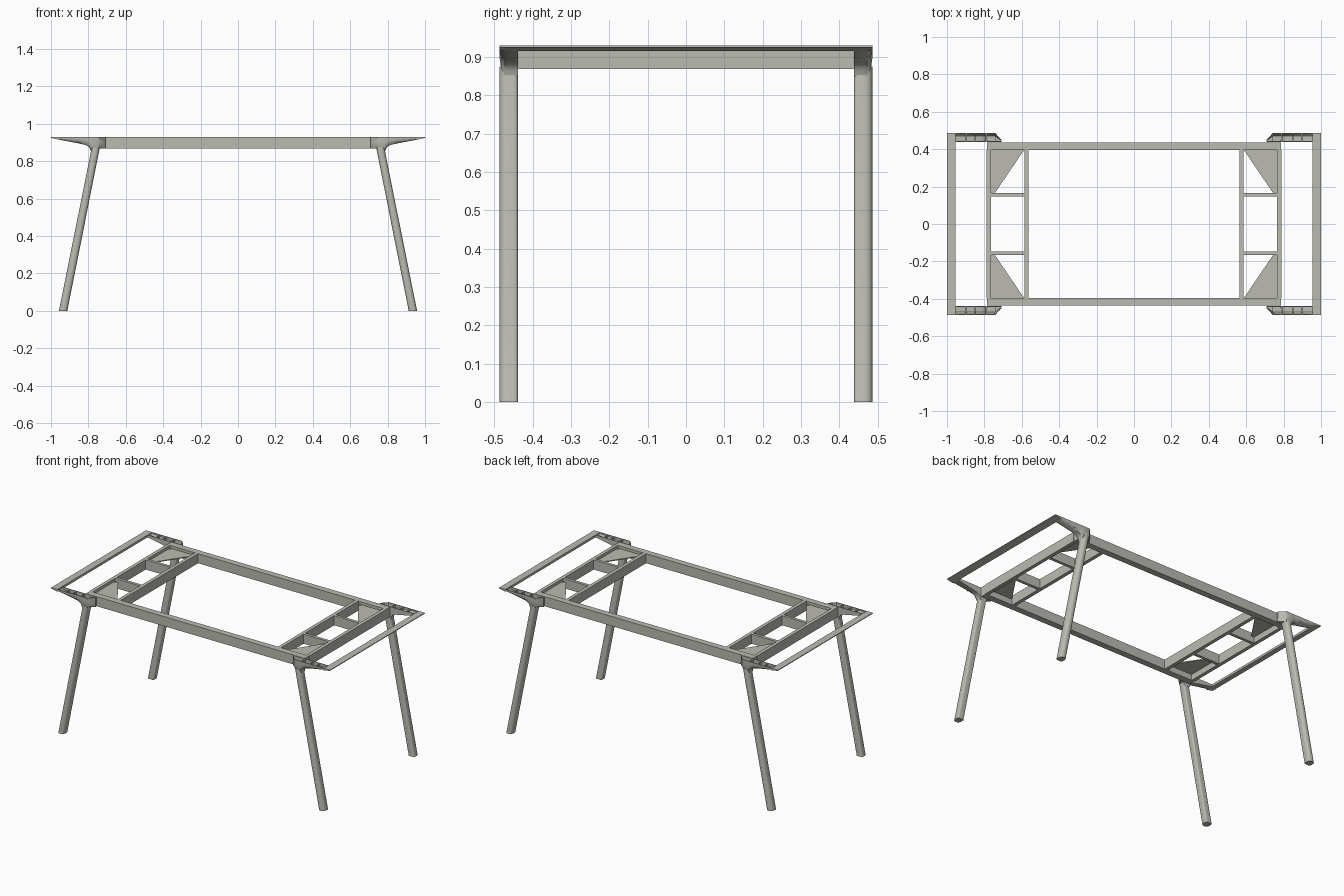
import bpy, bmesh, math
from mathutils import Vector

if "Cube" in bpy.data.objects:
    bpy.data.objects.remove(bpy.data.objects["Cube"], do_unlink=True)

COLOUR = (0.5, 0.5, 0.45, 1)
metal = bpy.data.materials.new("warm grey metal")
metal.use_nodes = True
metal.diffuse_color = COLOUR
bsdf = metal.node_tree.nodes["Principled BSDF"]
bsdf.inputs["Base Color"].default_value = COLOUR
bsdf.inputs["Roughness"].default_value = 0.6

TOP, BOTTOM = 0.93, 0.868      # frame rail heights
INNER, OUTER = 0.438, 0.486    # leg and bracket width in y


def loft(name, rings, mirror_x=True, mirror_y=True, smooth=False):
    """Skin a list of equal-length rings, cap the ends, mirror the result."""
    bm = bmesh.new()
    loops = [[bm.verts.new(p) for p in ring] for ring in rings]
    n = len(loops[0])
    for a, b in zip(loops, loops[1:]):
        for i in range(n):
            j = (i + 1) % n
            bm.faces.new((a[i], a[j], b[j], b[i]))
    bm.faces.new(loops[0])
    bm.faces.new(loops[-1][::-1])
    bmesh.ops.recalc_face_normals(bm, faces=bm.faces)
    mesh = bpy.data.meshes.new(name)
    bm.to_mesh(mesh)
    bm.free()
    mesh.materials.append(metal)
    obj = bpy.data.objects.new(name, mesh)
    bpy.context.collection.objects.link(obj)
    if mirror_x or mirror_y:
        mod = obj.modifiers.new("mirror", "MIRROR")
        mod.use_axis = (mirror_x, mirror_y, False)
        mod.use_mirror_merge = False
    if smooth:
        bpy.ops.object.select_all(action="DESELECT")
        obj.select_set(True)
        bpy.context.view_layer.objects.active = obj
        bpy.ops.object.shade_smooth_by_angle(angle=math.radians(35))
    return obj


def prism(name, outline, z0, z1, **kw):
    return loft(name, [[(x, y, z) for x, y in outline] for z in (z0, z1)], **kw)


def bar(name, x0, x1, y0, y1, z0=BOTTOM, z1=TOP, **kw):
    return prism(name, [(x0, y0), (x1, y0), (x1, y1), (x0, y1)], z0, z1, **kw)


# Rectangular frame and inner cross rails
bar("long_rail", -0.785, 0.785, 0.395, 0.436, mirror_x=False)
bar("end_rail", 0.765, 0.788, -0.395, 0.395, mirror_y=False)
bar("cross_rail", 0.563, 0.586, -0.395, 0.395, mirror_y=False)
bar("short_rail", 0.586, 0.765, 0.147, 0.166)

# Triangular corner plates with screw heads
PLATE = 0.912
prism("corner_plate", [(0.765, 0.395), (0.588, 0.395), (0.742, 0.168), (0.765, 0.168)],
      PLATE - 0.006, PLATE)
for x, y in ((0.757, 0.387), (0.604, 0.387), (0.757, 0.176)):
    circle = [(x + 0.006 * math.cos(i * math.pi / 6), y + 0.006 * math.sin(i * math.pi / 6))
              for i in range(12)]
    prism("plate_screw", circle, PLATE, PLATE + 0.003)


# Splayed legs: rounded section, flatter on the inside
def leg_ring(cx, z, half):
    ring = []
    mid, depth = (INNER + OUTER) / 2, (OUTER - INNER) / 2
    for i in range(32):
        a = 2 * math.pi * i / 32
        c, s = math.cos(a), math.sin(a)
        power = 0.85 if s > 0 else 0.4
        px = math.copysign(abs(c) ** power, c) * half
        py = math.copysign(abs(s) ** power, s) * depth
        ring.append((cx + px, mid + py, z))
    return ring


loft("leg", [leg_ring(0.935, 0, 0.0225), leg_ring(0.766, 0.845, 0.0215),
             leg_ring(0.762, 0.875, 0.0235)], smooth=True)


# Hollow brackets sweeping outward from each leg top
def bracket_ring(x, low, outer):
    h, t = TOP - low, 0.005
    section = [(INNER, TOP), (INNER, low), (outer - 0.3 * (outer - INNER), low),
               (outer - 0.004, low + 0.25 * h), (outer, low + 0.6 * h), (outer, TOP),
               (outer - t, TOP), (outer - t, low + 0.6 * h),
               (outer - 0.35 * (outer - INNER), low + 0.25 * h),
               (INNER + t, low + 0.25 * h), (INNER + t, TOP)]
    return [(x, y, z) for y, z in section]


stations = [(0.708, BOTTOM, 0.45), (0.742, BOTTOM, OUTER), (0.745, 0.85, OUTER),
            (0.786, 0.85, OUTER), (0.791, 0.867, OUTER), (0.8, 0.879, OUTER),
            (0.815, 0.887, OUTER), (0.85, 0.895, OUTER), (0.955, 0.915, OUTER)]
loft("bracket", [bracket_ring(*s) for s in stations], smooth=True)

# Ribs dividing the bracket pockets
for x, low in ((0.79, 0.88), (0.85, 0.9), (0.897, 0.91)):
    bar("bracket_rib", x - 0.003, x + 0.003, INNER + 0.002, OUTER - 0.004, low, TOP - 0.002)

# Tapered outer bar joining the two brackets at each end
loft("outer_bar", [[(0.955, y, TOP), (1.0, y, TOP), (1.0, y, 0.925), (0.955, y, 0.915)]
                   for y in (-OUTER, OUTER)], mirror_y=False)
